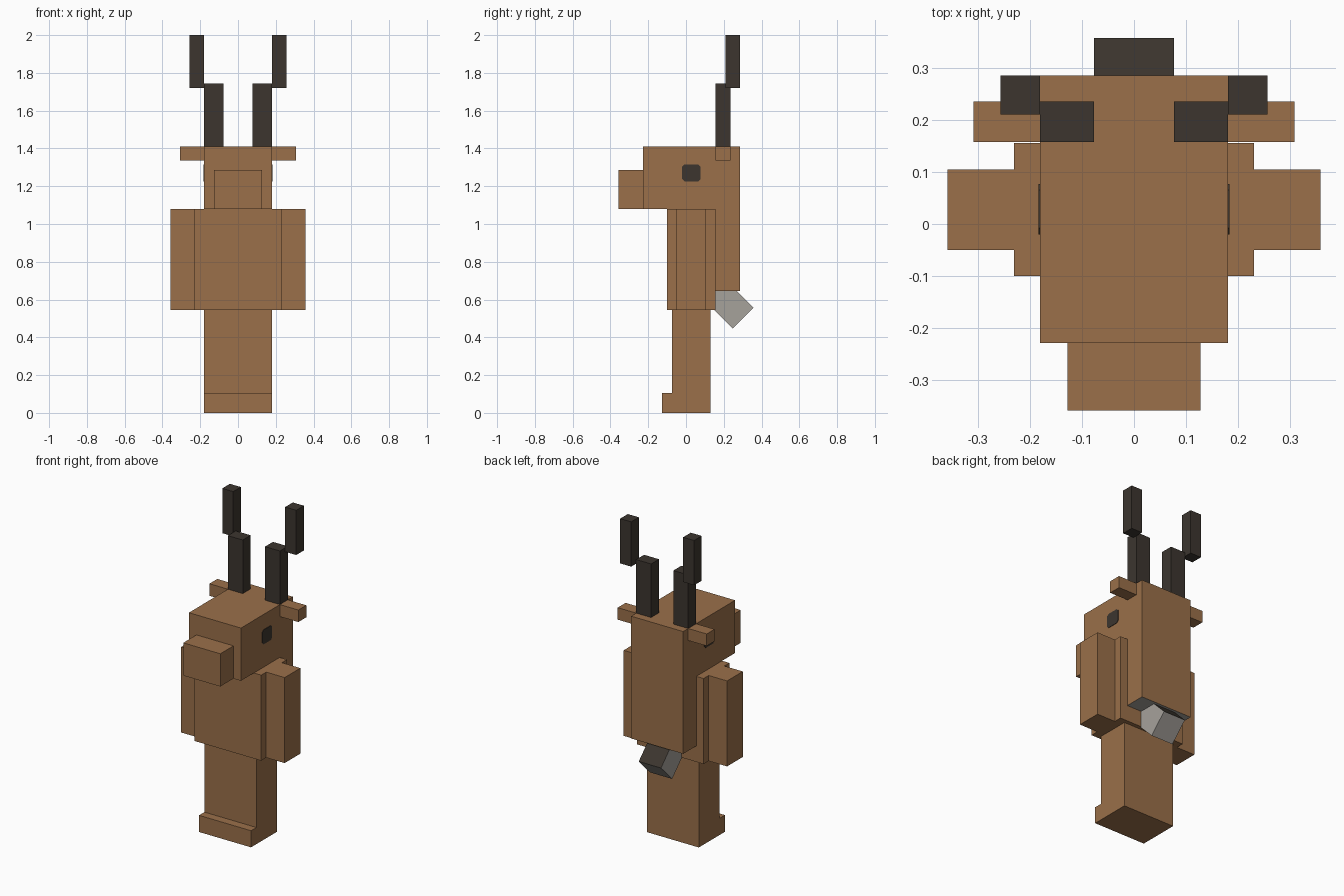
import bpy
import bmesh
from mathutils import Vector

default = bpy.data.objects.get("Cube")
if default:
    bpy.data.objects.remove(default, do_unlink=True)


def material(name, colour):
    mat = bpy.data.materials.new(name)
    mat.use_nodes = True
    mat.diffuse_color = (*colour, 1)
    shader = next(n for n in mat.node_tree.nodes if n.type == "BSDF_PRINCIPLED")
    shader.inputs["Base Color"].default_value = (*colour, 1)
    shader.inputs["Roughness"].default_value = 0.9
    return mat


brown = material("brown fur", (0.325, 0.162, 0.068))
dark = material("dark horn", (0.045, 0.036, 0.028))
pale = material("pale grey fur", (0.38, 0.36, 0.33))


def prism(name, profile, x0, x1, mats, rule=None):
    """Extrude a side profile of (y, z) points from x0 to x1."""
    bm = bmesh.new()
    face = bm.faces.new([bm.verts.new((x0, y, z)) for y, z in profile])
    new = bmesh.ops.extrude_face_region(bm, geom=[face])["geom"]
    verts = [g for g in new if isinstance(g, bmesh.types.BMVert)]
    bmesh.ops.translate(bm, vec=(x1 - x0, 0, 0), verts=verts)
    bmesh.ops.recalc_face_normals(bm, faces=bm.faces)
    if rule:
        for f in bm.faces:
            f.material_index = rule(f)
    mesh = bpy.data.meshes.new(name)
    bm.to_mesh(mesh)
    bm.free()
    for m in mats:
        mesh.materials.append(m)
    obj = bpy.data.objects.new(name, mesh)
    bpy.context.collection.objects.link(obj)
    return obj


def box(name, x, y, z, mat):
    profile = [(y[0], z[0]), (y[1], z[0]), (y[1], z[1]), (y[0], z[1])]
    return prism(name, profile, x[0], x[1], [mat])


# Body and joined legs with a toe step
box("body", (-0.23, 0.23), (-0.1, 0.155), (0.545, 1.08), brown)
prism("legs", [(-0.128, 0), (0.13, 0), (0.13, 0.545), (-0.075, 0.545),
               (-0.075, 0.104), (-0.128, 0.104)], -0.18, 0.18, [brown])

# Head continuing down the back, pale underneath the back
prism("head_and_back", [(-0.228, 1.08), (0.155, 1.08), (0.155, 0.645), (0.285, 0.645),
                        (0.285, 1.41), (-0.228, 1.41)], -0.18, 0.18, [brown, pale],
      lambda f: int(f.calc_center_median().z < 0.7))
box("snout", (-0.128, 0.128), (-0.358, -0.228), (1.08, 1.285), brown)

# Paired parts
eye_profile = [(-0.008, 1.225), (0.065, 1.225), (0.077, 1.238), (0.077, 1.303),
               (0.065, 1.315), (-0.008, 1.315), (-0.02, 1.303), (-0.02, 1.238)]
for side, s in (("left", 1), ("right", -1)):
    for name, x, y, z, mat in (
        ("arm", (0.23, 0.358), (-0.05, 0.105), (0.545, 1.08), brown),
        ("ear", (0.18, 0.308), (0.157, 0.235), (1.335, 1.41), brown),
        ("lower_antler", (0.077, 0.18), (0.157, 0.235), (1.41, 1.745), dark),
        ("upper_antler", (0.18, 0.256), (0.21, 0.285), (1.72, 2.0), dark),
    ):
        box(f"{side}_{name}", (s * x[0], s * x[1]), y, z, mat)
    prism(f"{side}_eye", eye_profile, s * 0.179, s * 0.183, [dark])

# Tail sloping down out of the back, dark on its upper side
right, low = Vector((0.357, 0.556)), Vector((0.247, 0.446))
inward = Vector((-1, 1)).normalized() * 0.26
prism("tail", [low, right, right + inward, low + inward], -0.077, 0.077, [pale, dark],
      lambda f: int(f.normal.y > 0.5 and f.normal.z > 0.5))
